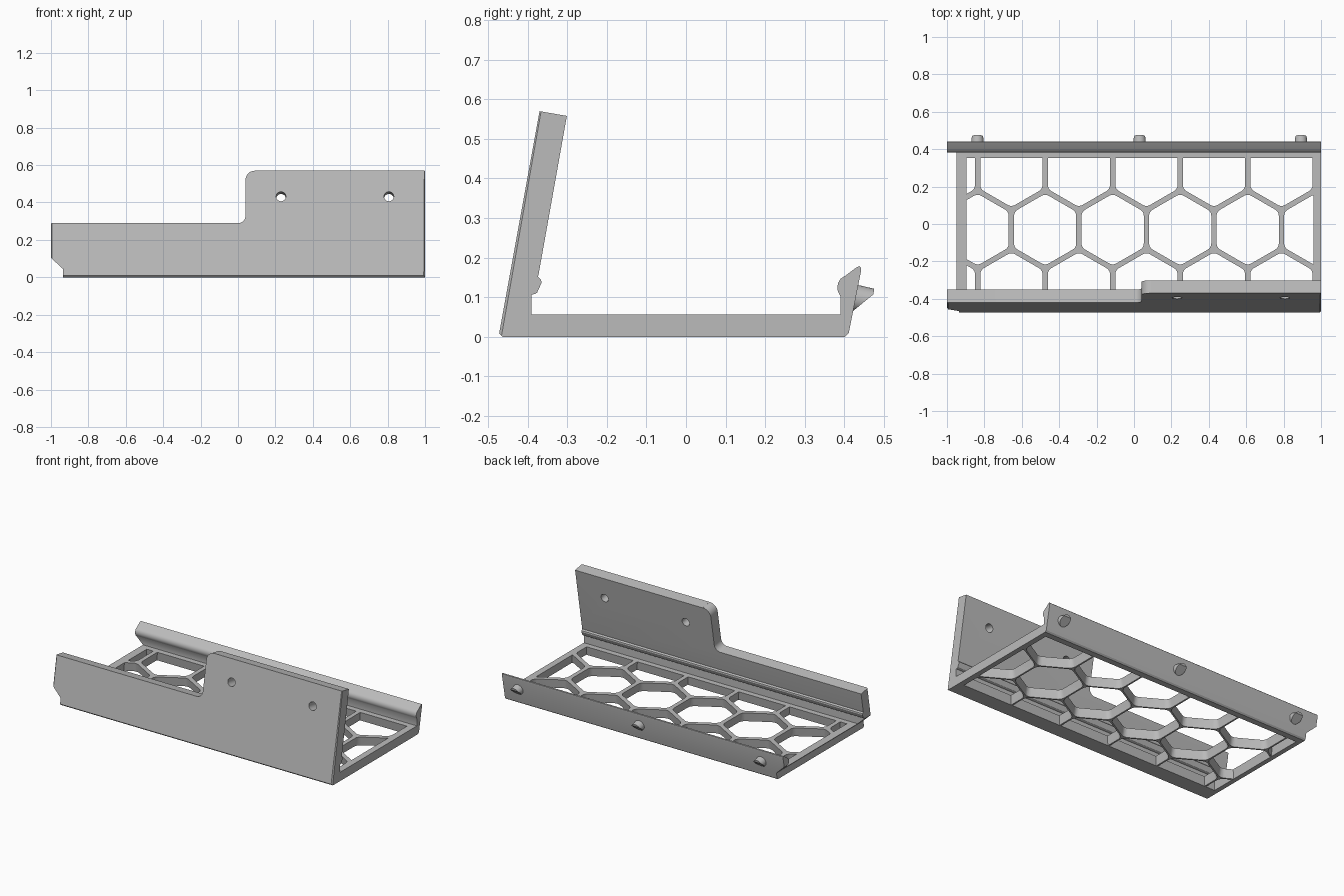
import bpy, bmesh
from math import sin, cos, pi, radians, sqrt
from mathutils import Matrix, Vector

if "Cube" in bpy.data.objects:
    bpy.data.objects.remove(bpy.data.objects["Cube"])

grey = bpy.data.materials.new("plain grey")
grey.use_nodes = True
COLOR = (0.5, 0.5, 0.5, 1)
grey.diffuse_color = COLOR
grey.node_tree.nodes["Principled BSDF"].inputs["Base Color"].default_value = COLOR

TILT = radians(10)
PLATE = Matrix.Translation((0, -0.472, 0.009)) @ Matrix.Rotation(-TILT, 4, "X")


def make_object(name, bm):
    bmesh.ops.recalc_face_normals(bm, faces=bm.faces[:])
    mesh = bpy.data.meshes.new(name)
    bm.to_mesh(mesh)
    bm.free()
    mesh.materials.append(grey)
    obj = bpy.data.objects.new(name, mesh)
    bpy.context.collection.objects.link(obj)
    return obj


def prism(bm, points, place, low, high, matrix=Matrix()):
    """Extrude a 2D outline; place(u, v, w) gives the 3D position."""
    a, b = [[bm.verts.new(matrix @ Vector(place(u, v, w))) for u, v in points]
            for w in (low, high)]
    bm.faces.new(a)
    bm.faces.new(b[::-1])
    for i in range(len(a)):
        j = (i + 1) % len(a)
        bm.faces.new((a[i], b[i], b[j], a[j]))


def slice_off(bm, point, normal):
    bmesh.ops.bisect_plane(bm, geom=bm.verts[:] + bm.edges[:] + bm.faces[:], dist=1e-5,
                           plane_co=point, plane_no=normal, clear_outer=True)
    bmesh.ops.holes_fill(bm, edges=[e for e in bm.edges if e.is_boundary], sides=0)


def arc(cx, cy, r, start, end, n=8):
    return [(cx + r * cos(radians(start + (end - start) * i / n)),
             cy + r * sin(radians(start + (end - start) * i / n))) for i in range(n + 1)]


def clip(points, axis, limit, sign):
    """Keep the part of a convex outline where sign * coordinate <= sign * limit."""
    out = []
    for i, p in enumerate(points):
        q = points[(i + 1) % len(points)]
        dp, dq = sign * (p[axis] - limit), sign * (q[axis] - limit)
        if dp <= 0:
            out.append(p)
        if dp * dq < 0:
            t = dp / (dp - dq)
            out.append((p[0] + t * (q[0] - p[0]), p[1] + t * (q[1] - p[1])))
    return out


def hole_outline(cx, cy, grow):
    """Rounded hexagon trimmed to the floor border."""
    radius = 0.035
    reach = (0.1625 - radius) * 2 / sqrt(3)
    pts = []
    for k in range(6):
        a = 30 + 60 * k
        pts += arc(cx + reach * cos(radians(a)), cy + reach * sin(radians(a)),
                   radius + grow, a - 30, a + 30, 5)
    for axis, limit, sign in ((0, -0.893, -1), (0, 0.955, 1), (1, -0.35, -1), (1, 0.35, 1)):
        pts = clip(pts, axis, limit + sign * grow, sign)
    return pts


# Tray body: one cross-section with front plate, floor and rear lip
profile = [(-0.472, 0.009), (-0.463, 0), (0.402, 0), (0.411, 0.009),
           (0.442, 0.165), (0.442, 0.175), (0.438, 0.179), (0.43, 0.175),
           (0.402, 0.154), (0.391, 0.147), (0.384, 0.136), (0.382, 0.122),
           (0.385, 0.112), (0.39, 0.103), (0.39, 0.057), (-0.39, 0.057),
           (-0.39, 0.107), (-0.382, 0.108), (-0.376, 0.112), (-0.371, 0.123),
           (-0.365, 0.136), (-0.366, 0.144), (-0.374, 0.152), (-0.372, 0.16),
           (-0.301, 0.558), (-0.37, 0.57)]
bm = bmesh.new()
prism(bm, profile, lambda u, v, w: (w, u, v), -1, 1)
bmesh.ops.recalc_face_normals(bm, faces=bm.faces[:])
for side in (-1, 1):
    slice_off(bm, Vector((side * 0.993, -0.472, 0.009)),
              Vector((side, -cos(TILT), sin(TILT))).normalized())
body = make_object("tray_body", bm)

# Cutters: corner notch, plate step, screw holes and honeycomb openings
bm = bmesh.new()
upright = lambda u, v, w: (u, w, v)
prism(bm, [(-1.1, -0.1), (-0.936, -0.1), (-0.936, 0.045), (-1, 0.104), (-1.1, 0.196)],
      upright, -0.7, 0.7)
step = [(-1.2, 0.285)] + arc(0.0, 0.325, 0.04, -90, 0) + arc(0.09, 0.52, 0.05, 180, 90)
prism(bm, step + [(0.09, 0.7), (-1.2, 0.7)], upright, -0.06, 0.15, PLATE)
for x in (0.23, 0.807):
    prism(bm, arc(x, 0.43, 0.026, 0, 352.5, 47), upright, -0.06, 0.15, PLATE)

PITCH = 0.361
for row in (-1, 0, 1):
    for col in range(-1, 6):
        cx = -0.836 + PITCH * (col + (0.5 if row else 0))
        cy = -0.03 + row * PITCH * sqrt(3) / 2
        verts = []
        for z, grow in ((-0.007, 0.014), (0.007, 0), (0.08, 0)):
            ring = hole_outline(cx, cy, grow)
            if len(hole_outline(cx, cy, 0)) > 2:
                verts += [bm.verts.new((x, y, z)) for x, y in ring]
        if verts:
            bmesh.ops.remove_doubles(bm, verts=verts, dist=1e-5)
            bmesh.ops.convex_hull(bm, input=[v for v in verts if v.is_valid])
bmesh.ops.delete(bm, geom=[v for v in bm.verts if not v.link_faces], context="VERTS")
cutter = make_object("opening_cutter", bm)
cutter.hide_render = True

cut = body.modifiers.new("openings", "BOOLEAN")
cut.operation = "DIFFERENCE"
cut.solver = "EXACT"
cut.object = cutter
bpy.context.view_layer.objects.active = body
bpy.ops.object.modifier_apply(modifier=cut.name)
bpy.data.objects.remove(cutter)

# Locking pegs on the rear lip, flattened underneath
pegs = []
for name, x in (("right_peg", -0.837), ("middle_peg", 0.03), ("left_peg", 0.893)):
    bm = bmesh.new()
    place = (Matrix.Translation((x, 0.429, 0.098)) @ Matrix.Rotation(-pi / 2 - TILT, 4, "X")
             @ Matrix.Translation((0, 0, 0.016)))
    bmesh.ops.create_cone(bm, cap_ends=True, segments=32, radius1=0.034, radius2=0.031,
                          depth=0.052, matrix=place)
    slice_off(bm, Vector((x, 0.445, 0.084)), Vector((0, 0.635, -0.772)))
    pegs.append(make_object(name, bm))

bpy.ops.object.select_all(action="DESELECT")
for obj in [body] + pegs:
    obj.select_set(True)
bpy.ops.object.shade_smooth_by_angle(angle=radians(30))
